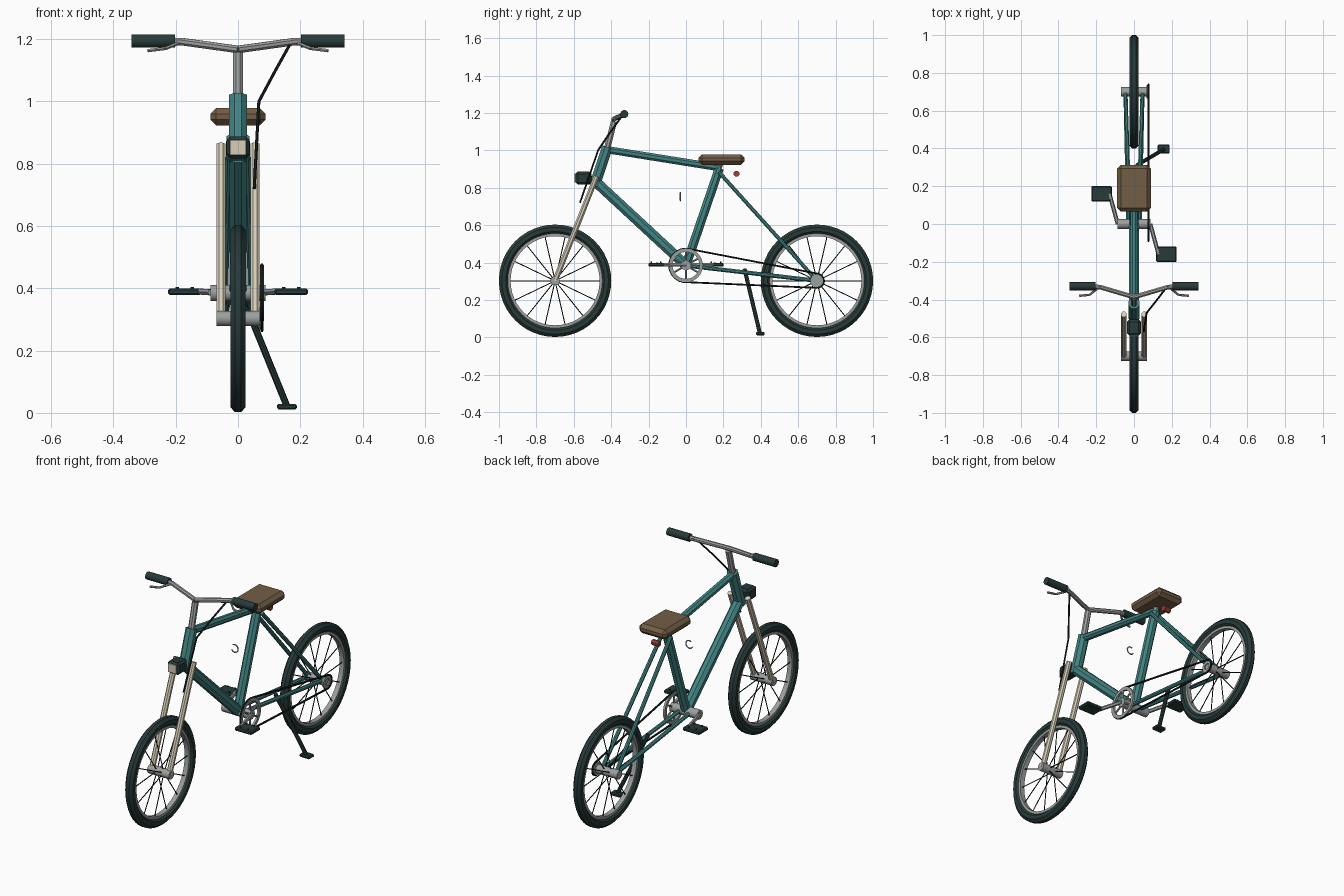
import bpy, bmesh, math
from mathutils import Vector, Matrix

if "Cube" in bpy.data.objects:
    bpy.data.objects.remove(bpy.data.objects["Cube"])


def colour(name, r, g, b):
    m = bpy.data.materials.new(name)
    m.diffuse_color = (r, g, b, 1)
    m.use_nodes = True
    m.node_tree.nodes["Principled BSDF"].inputs["Base Color"].default_value = m.diffuse_color
    return m


TEAL = colour("teal paint", 0.055, 0.235, 0.23)
RUBBER = colour("dark rubber", 0.021, 0.042, 0.042)
BLACK = colour("black steel", 0.010, 0.015, 0.015)
GREY = colour("grey metal", 0.33, 0.35, 0.34)
CREAM = colour("cream paint", 0.68, 0.62, 0.48)
BROWN = colour("brown leather", 0.17, 0.112, 0.06)
RED = colour("red lamp", 0.35, 0.06, 0.04)


def finish(bm, name, mat, smooth=0):
    bmesh.ops.recalc_face_normals(bm, faces=bm.faces)
    me = bpy.data.meshes.new(name)
    bm.to_mesh(me)
    bm.free()
    ob = bpy.data.objects.new(name, me)
    bpy.context.collection.objects.link(ob)
    me.materials.append(mat)
    if smooth:
        bpy.ops.object.select_all(action='DESELECT')
        ob.select_set(True)
        bpy.context.view_layer.objects.active = ob
        bpy.ops.object.shade_smooth_by_angle(angle=math.radians(smooth))
    return ob


def rod(bm, a, b, r, n):
    a, b = Vector(a), Vector(b)
    d = b - a
    m = Matrix.Translation((a + b) / 2) @ d.to_track_quat('Z', 'Y').to_matrix().to_4x4()
    m = m @ Matrix.Rotation(math.pi / n, 4, 'Z')
    bmesh.ops.create_cone(bm, cap_ends=True, segments=n, radius1=r, radius2=r,
                          depth=d.length, matrix=m)


def tube(name, pts, r, mat, n=8, smooth=0):
    """Rods through pts, in one object."""
    bm = bmesh.new()
    for a, b in zip(pts, pts[1:]):
        rod(bm, a, b, r, n)
    return finish(bm, name, mat, smooth)


def box(name, centre, size, mat, bevel=0.0):
    bm = bmesh.new()
    bmesh.ops.create_cube(bm, size=1, matrix=Matrix.Translation(centre) @ Matrix.Diagonal((*size, 1)))
    if bevel:
        bmesh.ops.bevel(bm, geom=bm.edges[:], offset=bevel, segments=1, affect='EDGES')
    return finish(bm, name, mat)


def ring(name, centre, profile, mat, n=48, smooth=30):
    """Closed (x, radius) profile turned round an axle along x."""
    bm = bmesh.new()
    c = Vector(centre)
    rows = []
    for i in range(n):
        t = math.tau * i / n
        rows.append([bm.verts.new(c + Vector((x, r * math.cos(t), r * math.sin(t))))
                     for x, r in profile])
    k = len(profile)
    for i in range(n):
        p, q = rows[i], rows[(i + 1) % n]
        for j in range(k):
            bm.faces.new((p[j], p[(j + 1) % k], q[(j + 1) % k], q[j]))
    return finish(bm, name, mat, smooth)


def rect(w, r0, r1):
    return [(-w, r0), (w, r0), (w, r1), (-w, r1)]


AXLE_Z, REACH = 0.303, 0.7
BB = (0, 0, 0.385)

# Wheels
tyre = [(0.026 * math.cos(t), 0.2745 + 0.028 * math.sin(t))
        for t in (math.tau * (i + 0.5) / 8 for i in range(8))]
for label, y in (("front", -REACH), ("rear", REACH)):
    c = Vector((0, y, AXLE_Z))
    ring(label + "_tyre", c, tyre, RUBBER)
    ring(label + "_rim", c, rect(0.014, 0.238, 0.253), GREY)
    bm = bmesh.new()
    for i in range(14):
        t = math.tau * i / 14
        d = Vector((0, math.cos(t), math.sin(t)))
        side = Vector((0.02 * (-1) ** i, 0, 0))
        rod(bm, c + d * 0.015 + side, c + d * 0.243, 0.0028, 5)
    finish(bm, label + "_spokes", BLACK)
    tube(label + "_hub", [c - Vector((0.069, 0, 0)), c + Vector((0.069, 0, 0))], 0.025, GREY, 10, 40)

# Main frame
tube("head_tube", [(0, -0.49, 0.81), (0, -0.42, 1.018)], 0.031, TEAL)
tube("top_tube", [(0, -0.43, 1.005), (0, 0.185, 0.907)], 0.021, TEAL)
tube("down_tube", [(0, -0.475, 0.825), BB], 0.03, TEAL)
tube("seat_tube", [BB, (0, 0.178, 0.905)], 0.026, TEAL)
tube("seat_post", [(0, 0.172, 0.89), (0, 0.187, 0.94)], 0.016, GREY)
tube("bottom_bracket", [(-0.088, 0, 0.385), (0.088, 0, 0.385)], 0.027, GREY, 10, 40)

# Stays and fork legs, one per side
for side, s in (("left", -1), ("right", 1)):
    tube(side + "_chain_stay", [(s * 0.03, 0.01, 0.383), (s * 0.045, REACH, AXLE_Z)], 0.012, TEAL)
    tube(side + "_seat_stay", [(s * 0.027, 0.175, 0.885), (s * 0.045, REACH, AXLE_Z)], 0.011, TEAL)
    tube(side + "_fork_leg", [(s * 0.055, -REACH, AXLE_Z), (s * 0.055, -0.478, 0.862)], 0.016, CREAM)

# Steering
tube("stem", [(0, -0.422, 1.01), (0, -0.385, 1.155)], 0.018, GREY)
tube("handlebar", [(-0.22, -0.332, 1.193), (-0.18, -0.334, 1.192), (0, -0.387, 1.167),
                   (0.18, -0.334, 1.192), (0.22, -0.332, 1.193)], 0.013, GREY)
for side, s in (("left", -1), ("right", 1)):
    tube(side + "_grip", [(s * 0.203, -0.33, 1.194), (s * 0.342, -0.33, 1.194)], 0.022, RUBBER, 10, 40)
    tube(side + "_brake_lever", [(s * 0.19, -0.338, 1.188), (s * 0.235, -0.375, 1.17),
                                 (s * 0.29, -0.38, 1.163)], 0.006, GREY, 6)
tube("brake_cable", [(0.165, -0.345, 1.18), (0.115, -0.41, 1.09), (0.067, -0.47, 1.0),
                     (0.06, -0.515, 0.87), (0.052, -0.567, 0.72)], 0.005, BLACK, 6)

# Lamps
box("headlamp", (0, -0.548, 0.852), (0.074, 0.085, 0.07), RUBBER, 0.012)
box("headlamp_lens", (0, -0.591, 0.852), (0.05, 0.008, 0.048), CREAM)
box("headlamp_bracket", (0, -0.5, 0.85), (0.025, 0.03, 0.025), RUBBER)
tube("tail_lamp", [(-0.022, 0.27, 0.876), (0.022, 0.27, 0.876)], 0.016, RED)

# Saddle
box("saddle", (0, 0.19, 0.951), (0.178, 0.246, 0.056), BROWN, 0.019)

# Drive: chainring, sprocket, chain
CX = 0.077
ring("chainring", (CX, 0, 0.385), rect(0.006, 0.072, 0.09), GREY, 32)
bm = bmesh.new()
for i in range(6):
    t = math.tau * i / 6 + math.pi / 6
    rod(bm, (CX, 0, 0.385), (CX, 0.078 * math.cos(t), 0.385 + 0.078 * math.sin(t)), 0.006, 6)
finish(bm, "chainring_spokes", GREY)
ring("rear_sprocket", (CX - 0.006, REACH, AXLE_Z), rect(0.005, 0.018, 0.036), GREY, 20)


def arc(y, z, r, a0, a1, n):
    return [(CX, y + r * math.cos(math.radians(a0 + (a1 - a0) * i / n)),
             z + r * math.sin(math.radians(a0 + (a1 - a0) * i / n))) for i in range(n + 1)]


loop = arc(0, 0.385, 0.09, 85, 275, 14) + arc(REACH, AXLE_Z, 0.038, -90, 78, 8)
tube("chain", loop + loop[:1], 0.0055, BLACK, 6)

# Cranks and pedals
for side, s in (("left", -1), ("right", 1)):
    y = -s * 0.16
    tube(side + "_crank", [(s * 0.086, 0, 0.387), (s * 0.13, y, 0.39)], 0.011, GREY, 6)
    tube(side + "_pedal_axle", [(s * 0.122, y, 0.39), (s * 0.17, y, 0.39)], 0.008, GREY, 6)
    box(side + "_pedal", (s * 0.171, y, 0.389), (0.108, 0.082, 0.02), RUBBER, 0.005)
    bm = bmesh.new()
    for dx in (-0.024, 0.024):
        for dy in (-0.026, 0.026):
            rod(bm, (s * 0.171 + dx, y + dy, 0.395), (s * 0.171 + dx, y + dy, 0.405), 0.005, 6)
    finish(bm, side + "_pedal_studs", RUBBER)

# Kickstand
tube("kickstand_leg", [(0.018, 0.313, 0.365), (0.157, 0.395, 0.022)], 0.011, RUBBER)
box("kickstand_foot", (0.157, 0.397, 0.02), (0.064, 0.046, 0.018), RUBBER, 0.005)

# Small open clip inside the frame
clip = [(0.022 * math.cos(math.radians(a)), -0.03, 0.753 + 0.022 * math.sin(math.radians(a)))
        for a in range(-150, 121, 27)]
tube("frame_clip", clip, 0.0035, GREY, 6)
